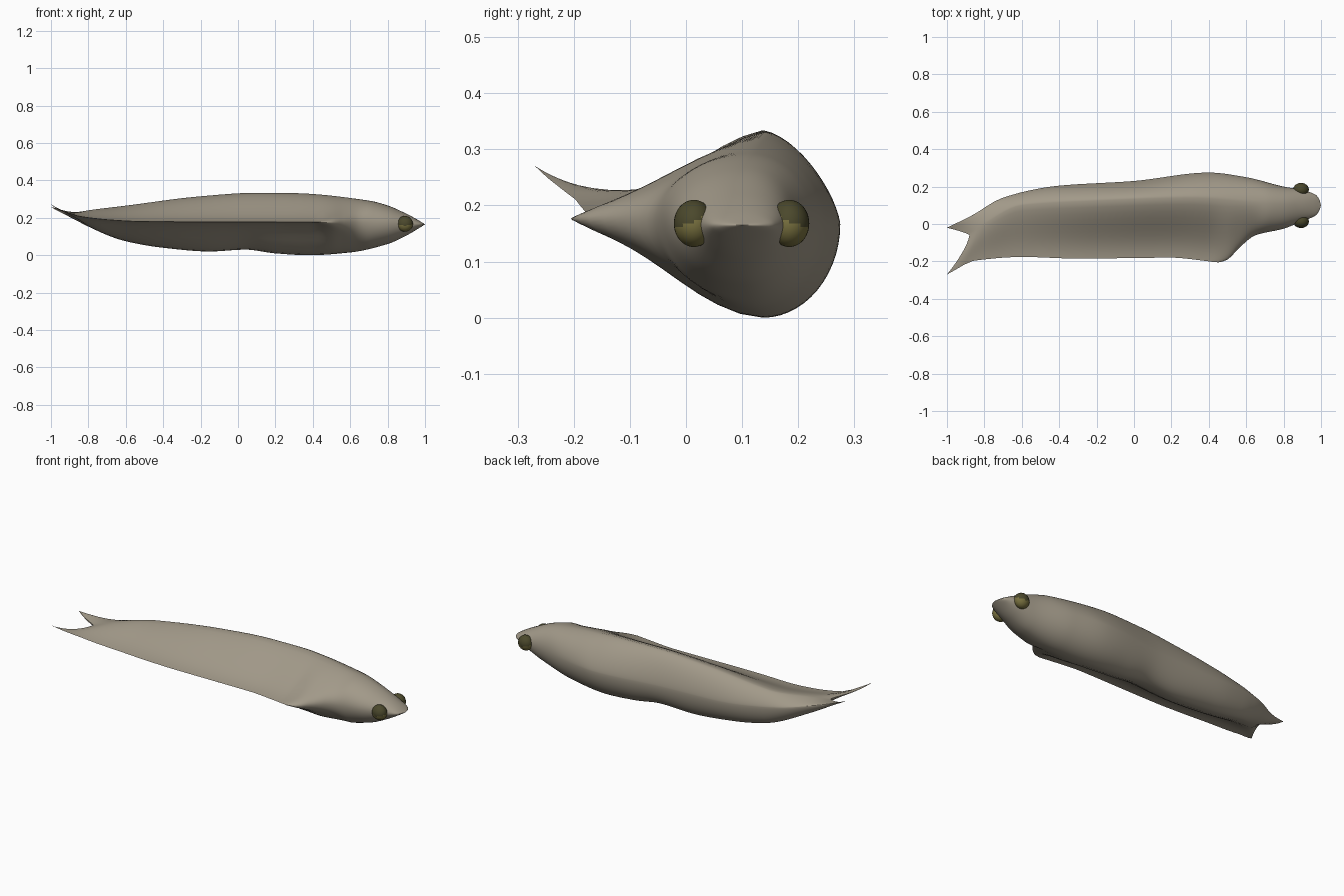
import bpy, bmesh, math
from mathutils import Vector

cube = bpy.data.objects.get("Cube")
if cube:
    bpy.data.objects.remove(cube, do_unlink=True)


def material(name, rgb):
    mat = bpy.data.materials.new(name)
    mat.use_nodes = True
    mat.diffuse_color = (*rgb, 1)
    shader = mat.node_tree.nodes["Principled BSDF"]
    shader.inputs["Base Color"].default_value = (*rgb, 1)
    shader.inputs["Roughness"].default_value = 0.8
    return mat


skin = material("grey beige skin", (0.36, 0.32, 0.25))
eye_dark = material("dark olive", (0.07, 0.065, 0.025))
eye_gold = material("golden olive", (0.19, 0.165, 0.05))


def curve(keys, x):
    """Smooth interpolation through (x, value) keys sorted by x."""
    x = min(max(x, keys[0][0]), keys[-1][0])
    i = 0
    while i < len(keys) - 2 and x > keys[i + 1][0]:
        i += 1

    def slope(j):
        if j == 0 or j == len(keys) - 1:
            a, b = (0, 1) if j == 0 else (j - 1, j)
            return (keys[b][1] - keys[a][1]) / (keys[b][0] - keys[a][0])
        (xa, va), (xb, vb), (xc, vc) = keys[j - 1:j + 2]
        left, right = (vb - va) / (xb - xa), (vc - vb) / (xc - xb)
        return 0 if left * right <= 0 else 2 * left * right / (left + right)

    (x0, v0), (x1, v1) = keys[i], keys[i + 1]
    h = x1 - x0
    t = (x - x0) / h
    return (v0 * (1 + 2 * t) * (1 - t) ** 2 + v1 * t * t * (3 - 2 * t)
            + h * slope(i) * t * (1 - t) ** 2 + h * slope(i + 1) * t * t * (t - 1))


# Outline curves along the body, from tail to snout
fin_edge = [(-.88, -.27), (-.8, -.195), (-.6, -.176), (-.3, -.185), (.2, -.18), (.38, -.197),
            (.45, -.205), (.5, -.19), (.56, -.13), (.65, -.06), (.8, -.025), (.9, .015),
            (.97, .045), (.99, .07), (1, .1)]
back_edge = [(-.88, -.02), (-.8, .055), (-.7, .135), (-.6, .17), (-.4, .205), (0, .23),
             (.4, .275), (.6, .25), (.8, .2), (.9, .182), (.97, .157), (.99, .133), (1, .1)]
ridge = [(-.88, -.06), (-.8, .0), (-.6, .1), (-.3, .12), (.3, .14), (.7, .11), (1, .1)]
top = [(-.88, .225), (-.8, .24), (-.6, .265), (-.2, .315), (.1, .334), (.3, .332),
       (.7, .292), (.8, .266), (.9, .222), (.96, .19), (1, .165)]
bottom = [(-.88, .217), (-.8, .155), (-.6, .075), (-.4, .04), (-.15, .02), (.04, .03),
          (.2, .01), (.38, .0), (.6, .015), (.8, .06), (.9, .105), (.96, .14), (1, .165)]
fin_height = [(-.88, .222), (-.8, .2), (-.5, .18), (.5, .176), (1, .165)]
back_height = [(-.88, .222), (-.8, .215), (-.6, .19), (-.3, .17), (1, .165)]
finness = [(.42, 1), (.7, 0)]
fork = [(-.88, .12), (-.8, .05), (-.65, 0)]

QUARTER = 14


def section(x):
    """One closed ring: fin tip, over the ridge, back flank, belly, back to the tip."""
    y_fin, y_back, y_mid = (curve(c, x) for c in (fin_edge, back_edge, ridge))
    z_top, z_bot = curve(top, x), curve(bottom, x)
    z_fin, z_back = curve(fin_height, x), curve(back_height, x)
    w, flare = curve(finness, x), curve(fork, x)
    ring = []
    for i in range(4 * QUARTER):
        a = 2 * math.pi * i / (4 * QUARTER)
        s, upper = abs(math.cos(a)), math.sin(a) >= 0
        fin_side = math.cos(a) > 0
        oval = math.sqrt(max(0, 1 - s * s))
        if fin_side:
            blade = max(0, math.cos(s * math.pi / 2)) ** 2.4
            if upper:
                blade = 0.6 * blade + 0.4 * (1 - s)
            f = w * blade + (1 - w) * oval
        else:
            peaked = max(0, 1 - s ** 1.6) ** 0.7
            f = w * peaked + (1 - w) * oval if upper else oval
        y = y_mid + ((y_fin if fin_side else y_back) - y_mid) * s
        z_side = z_fin if fin_side else z_back
        z_rim = z_side * s * s + (z_fin + z_back) / 2 * (1 - s * s)
        z = z_rim + ((z_top if upper else z_bot) - z_rim) * f
        # Tail tips sweep backwards and up
        sweep = flare * s ** 1.4
        z += 3.4 * sweep * sweep if fin_side else 2.6 * sweep * sweep
        ring.append((x - sweep, y, z))
    return ring


def add_object(name, bm, mats):
    bmesh.ops.recalc_face_normals(bm, faces=bm.faces)
    mesh = bpy.data.meshes.new(name)
    bm.to_mesh(mesh)
    bm.free()
    for mat in mats:
        mesh.materials.append(mat)
    obj = bpy.data.objects.new(name, mesh)
    bpy.context.collection.objects.link(obj)
    bpy.ops.object.select_all(action="DESELECT")
    obj.select_set(True)
    bpy.context.view_layer.objects.active = obj
    bpy.ops.object.shade_smooth_by_angle(angle=math.radians(60))
    return obj


# Body, fin and forked tail as one loft, with rings packed closer at the snout
bm = bmesh.new()
STEPS = 90
rings = []
for i in range(STEPS):
    t = i / STEPS
    x = -.88 + 1.88 * math.sin(t * math.pi / 2) ** 1.1
    rings.append([bm.verts.new(p) for p in section(x)])
for a, b in zip(rings, rings[1:]):
    for i in range(len(a)):
        j = (i + 1) % len(a)
        bm.faces.new((a[i], a[j], b[j], b[i]))
nose = bm.verts.new((1, .1, .165))
last = rings[-1]
for i in range(len(last)):
    bm.faces.new((last[i], last[(i + 1) % len(last)], nose))
# Close the thin trailing edge across the fork
tail, half = rings[0], 2 * QUARTER
for i in range(half):
    corners = [tail[i], tail[i + 1], tail[half * 2 - i - 1], tail[-i]]
    bm.faces.new(list(dict.fromkeys(corners)))
add_object("body", bm, [skin])

# Eyes: dark above, golden on the lower forward part
for name, side in (("right_eye", -1), ("left_eye", 1)):
    bm = bmesh.new()
    bmesh.ops.create_uvsphere(bm, u_segments=32, v_segments=20, radius=.042)
    for face in bm.faces:
        n = face.calc_center_median().normalized()
        face.material_index = 1 if n.z < .1 - .35 * n.y * side else 0
    for v in bm.verts:
        v.co = Vector((v.co.x, v.co.y * .85, v.co.z)) + Vector((.893, .099 + side * .085, .168))
    add_object(name, bm, [eye_dark, eye_gold])
